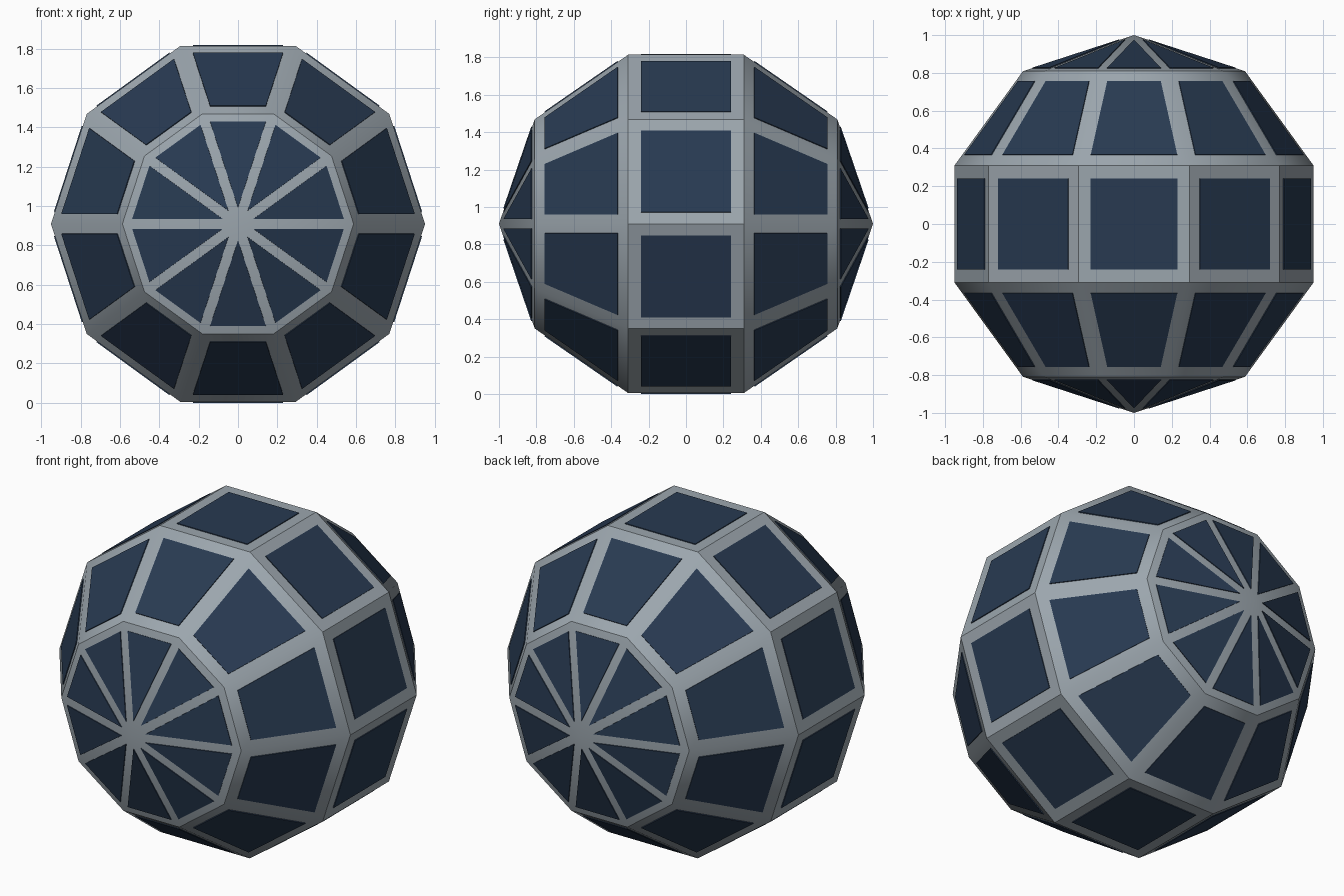
import bpy, bmesh
from math import radians
from mathutils import Matrix

PANEL_SCALE = 0.78      # panel size relative to its facet
PANEL_DEPTH = 0.005     # how far each plate stands proud
CENTRE_Z = 0.9095

cube = bpy.data.objects.get("Cube")
if cube:
    bpy.data.objects.remove(cube, do_unlink=True)


def make_material(name, rgb):
    mat = bpy.data.materials.new(name)
    mat.use_nodes = True
    colour = (*rgb, 1.0)
    mat.diffuse_color = colour
    mat.node_tree.nodes["Principled BSDF"].inputs["Base Color"].default_value = colour
    return mat


def make_object(name, bm, mat):
    mesh = bpy.data.meshes.new(name)
    bm.to_mesh(mesh)
    mesh.materials.append(mat)
    obj = bpy.data.objects.new(name, mesh)
    obj.location.z = CENTRE_Z
    bpy.context.collection.objects.link(obj)
    return obj


frame_grey = make_material("frame grey", (0.33, 0.38, 0.42))
glass_blue = make_material("dark blue glass", (0.021, 0.042, 0.083))

# Faceted ball frame, poles front and back, a flat facet at top and bottom
frame = bmesh.new()
turn = Matrix.Rotation(radians(90), 4, "X") @ Matrix.Rotation(radians(18), 4, "Z")
bmesh.ops.create_uvsphere(frame, u_segments=10, v_segments=5, radius=1, matrix=turn)
bmesh.ops.recalc_face_normals(frame, faces=frame.faces)

# One thin window plate on each facet
panels = bmesh.new()
for facet in frame.faces:
    corners = [v.co for v in facet.verts]
    centre = facet.calc_center_median()
    base = [centre + (co - centre) * PANEL_SCALE for co in corners]
    low = [panels.verts.new(co) for co in base]
    high = [panels.verts.new(co + facet.normal * PANEL_DEPTH) for co in base]
    panels.faces.new(high)
    for i in range(len(low)):
        j = (i + 1) % len(low)
        panels.faces.new((low[i], low[j], high[j], high[i]))

# The frame is smooth across shallow edges only; the plates stay flat
for facet in frame.faces:
    facet.smooth = True
for edge in frame.edges:
    edge.smooth = edge.calc_face_angle() < radians(30)

make_object("ball_frame", frame, frame_grey)
make_object("window_panels", panels, glass_blue)
frame.free()
panels.free()
